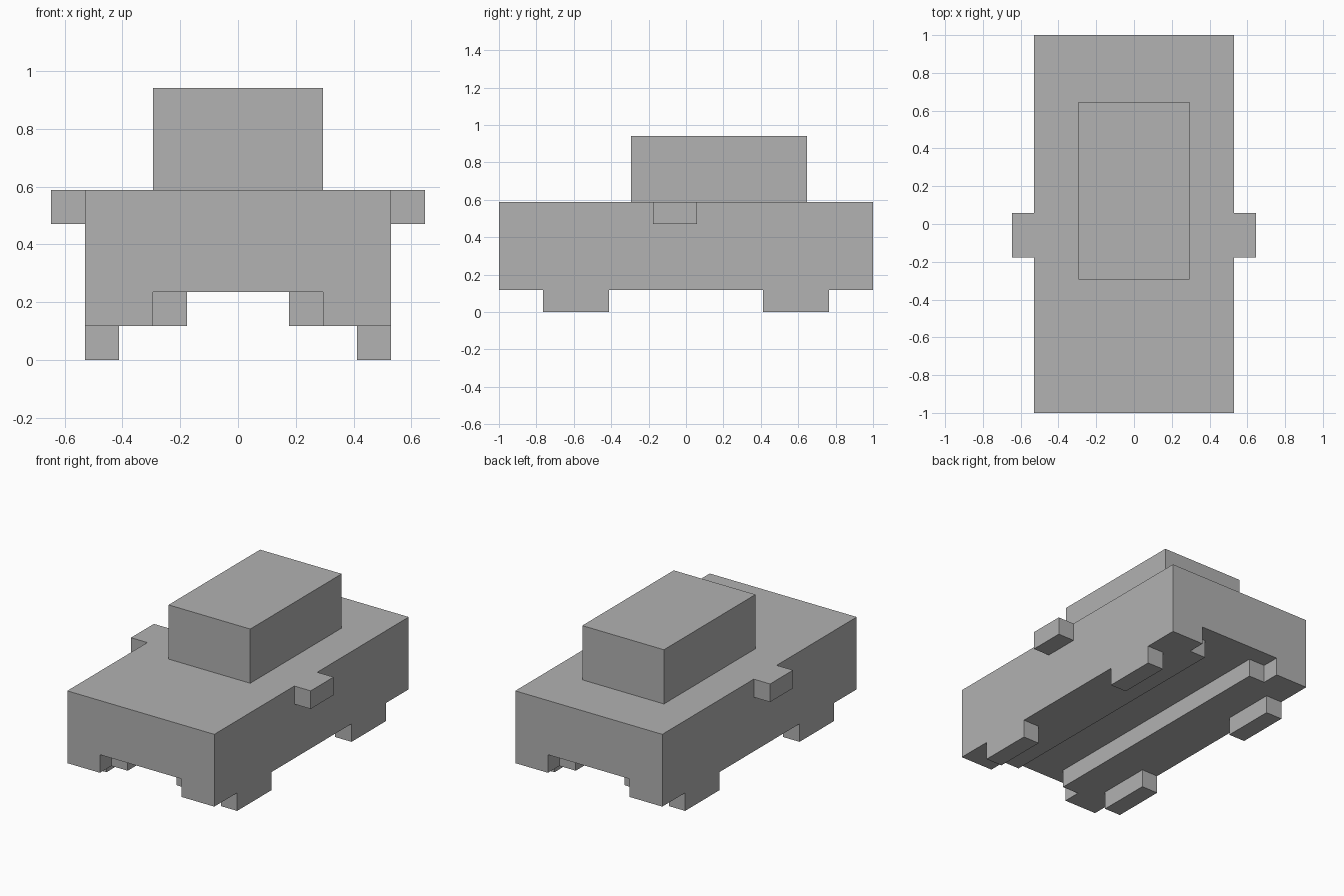
import bpy
import bmesh

U = 2 / 17  # one block of the grid everything is laid out on

cube = bpy.data.objects.get("Cube")
if cube:
    bpy.data.objects.remove(cube, do_unlink=True)

grey = bpy.data.materials.new("plain grey")
grey.use_nodes = True
COLOUR = (0.445, 0.445, 0.445, 1)
grey.diffuse_color = COLOUR
grey.node_tree.nodes["Principled BSDF"].inputs["Base Color"].default_value = COLOUR


def block(name, xs, ys, zs, open_side=None):
    """Box spanning the given block ranges; open_side = (axis, sign) drops a hidden face."""
    bm = bmesh.new()
    bmesh.ops.create_cube(bm, size=1)
    spans = (xs, ys, zs)
    for v in bm.verts:
        v.co = [U * (max(s) if c > 0 else min(s)) for s, c in zip(spans, v.co)]
    bm.normal_update()
    if open_side:
        axis, sign = open_side
        hidden = [f for f in bm.faces if f.normal[axis] * sign > 0.5]
        bmesh.ops.delete(bm, geom=hidden, context="FACES")
    mesh = bpy.data.meshes.new(name)
    bm.to_mesh(mesh)
    bm.free()
    mesh.materials.append(grey)
    ob = bpy.data.objects.new(name, mesh)
    bpy.context.collection.objects.link(ob)
    return ob


def cut(target, cutter):
    """Subtract a helper block from the target."""
    mod = target.modifiers.new(cutter.name, "BOOLEAN")
    mod.operation = "DIFFERENCE"
    mod.solver = "EXACT"
    mod.object = cutter
    bpy.context.view_layer.objects.active = target
    bpy.ops.object.modifier_apply(modifier=mod.name)
    bpy.data.objects.remove(cutter, do_unlink=True)


# Body with a channel underneath that widens at both ends
body = block("body", (-4.5, 4.5), (-8.5, 8.5), (1, 5))
cut(body, block("channel_cutter", (-1.5, 1.5), (-10, 10), (0, 2)))
for end, sign in (("front", -1), ("back", 1)):
    cut(body, block(end + "_notch_cutter", (-2.5, 2.5), (7.5 * sign, 10 * sign), (0, 2)))

# Cabin
block("cabin", (-2.5, 2.5), (-2.5, 5.5), (5, 8), open_side=(2, -1))

# Side mirrors and wheels
for side, s in (("left", 1), ("right", -1)):
    block(side + "_mirror", (4.5 * s, 5.5 * s), (-1.5, 0.5), (4, 5), open_side=(0, -s))
    for end, e in (("front", -1), ("back", 1)):
        block(f"{end}_{side}_wheel", (3.5 * s, 4.5 * s), (3.5 * e, 6.5 * e), (0, 1),
              open_side=(2, 1))
